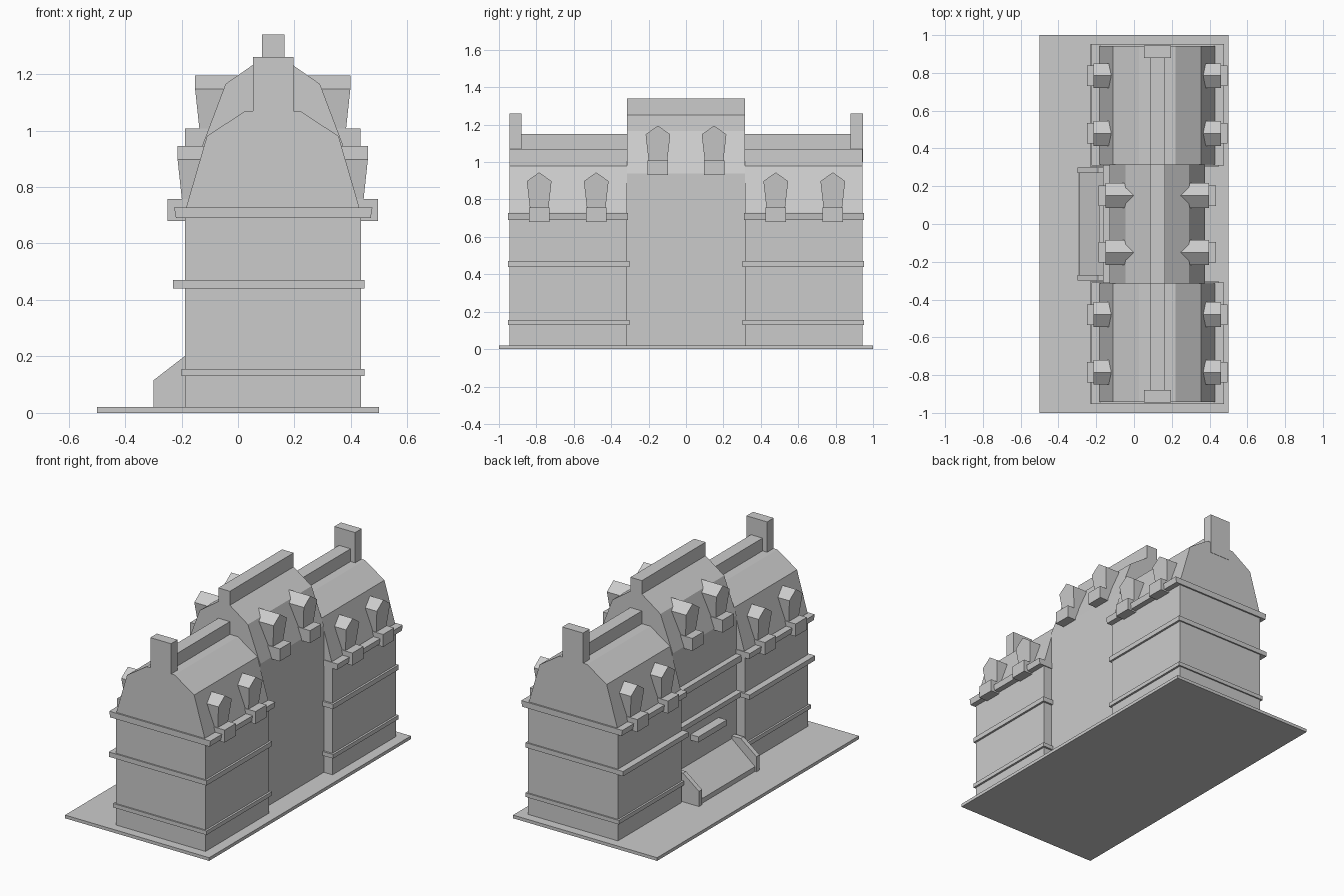
import bpy, bmesh
from mathutils import Vector

cube = bpy.data.objects.get("Cube")
if cube:
    bpy.data.objects.remove(cube, do_unlink=True)

stone = bpy.data.materials.new("pale_grey")
stone.use_nodes = True
GREY = (0.6, 0.6, 0.6, 1)
stone.diffuse_color = GREY
stone.node_tree.nodes["Principled BSDF"].inputs["Base Color"].default_value = GREY
MID = 0.123  # x of the roof ridge


def loft(name, start, end, mirror=False):
    """Solid between two matching outlines, optionally mirrored front to back."""
    bm = bmesh.new()
    a = [bm.verts.new(p) for p in start]
    b = [bm.verts.new(p) for p in end]
    bm.faces.new(a)
    bm.faces.new(b[::-1])
    for i in range(len(a)):
        j = (i + 1) % len(a)
        bm.faces.new((a[i], b[i], b[j], a[j]))
    bmesh.ops.recalc_face_normals(bm, faces=bm.faces)
    mesh = bpy.data.meshes.new(name)
    bm.to_mesh(mesh)
    bm.free()
    mesh.materials.append(stone)
    ob = bpy.data.objects.new(name, mesh)
    bpy.context.collection.objects.link(ob)
    if mirror:
        mod = ob.modifiers.new("front_and_back", "MIRROR")
        mod.use_axis = (False, True, False)
    return ob


def prism(name, profile, y0, y1, mirror=False):
    """Extrude an x-z profile along y."""
    return loft(name, [Vector((x, y0, z)) for x, z in profile],
                [Vector((x, y1, z)) for x, z in profile], mirror)


def box(name, x0, x1, y0, y1, z0, z1, mirror=False):
    return prism(name, [(x0, z0), (x1, z0), (x1, z1), (x0, z1)], y0, y1, mirror)


def symmetric(half):
    """Complete a profile of (half width, z) points around the ridge line."""
    return [(MID + w, z) for w, z in half] + [(MID - w, z) for w, z in half[::-1]]


# Ground slab
box("ground_slab", -0.5, 0.5, -1, 1, 0, 0.02)

# End wings: walls, gambrel roof, bands, ridge and chimney
box("wing_walls", -0.188, 0.435, 0.315, 0.943, 0.01, 0.7, True)
prism("wing_roof", symmetric([(0.306, 0.7), (0.306, 0.73), (0.233, 0.98), (0.097, 1.07)]),
      0.315, 0.943, True)
box("wing_low_band", -0.2, 0.448, 0.303, 0.952, 0.13, 0.155, True)
box("wing_middle_band", -0.23, 0.448, 0.303, 0.952, 0.44, 0.47, True)
prism("wing_cornice", [(-0.22, 0.69), (0.47, 0.69), (0.476, 0.727), (-0.226, 0.727)],
      0.31, 0.953, True)
box("wing_ridge", 0.085, 0.165, 0.315, 0.9, 1.05, 1.15, True)
box("chimney", 0.053, 0.197, 0.88, 0.945, 1.0, 1.26, True)

# Taller centre block
prism("centre_block", symmetric([(0.252, 0.01), (0.252, 0.94), (0.167, 1.165), (0.038, 1.255)]),
      -0.316, 0.316)
box("centre_ridge", 0.085, 0.165, -0.316, 0.316, 1.24, 1.34)
box("centre_middle_band", -0.165, -0.12, -0.316, 0.316, 0.44, 0.47)
box("centre_cornice", -0.165, -0.12, -0.316, 0.316, 0.66, 0.7)

# Entrance: canopy, ramp and sloping side walls
box("entrance_canopy", -0.185, -0.12, -0.14, 0.14, 0.33, 0.365)
prism("entrance_ramp", [(-0.29, 0.01), (-0.29, 0.05), (-0.12, 0.19), (-0.12, 0.01)], -0.275, 0.275)
prism("ramp_side_wall", [(-0.3, 0.01), (-0.3, 0.115), (-0.19, 0.2), (-0.12, 0.2), (-0.12, 0.01)],
      0.27, 0.3, True)


def dormer(name, side, y, reach, depth, z):
    """Flared window gable leaning outwards above a sill block."""
    def at(w, dy, h):
        return Vector((MID + side * w, y + dy, z + h))
    outline = [(-0.05, 0), (0.05, 0), (0.066, 0.14), (0, 0.187), (-0.066, 0.14)]
    outer = [at(reach - (0.015 if h == 0 else 0), dy, h) for dy, h in outline]
    inner = [at(depth, dy, h) for dy, h in outline]
    loft(name, outer, inner, True)
    x0, x1 = sorted((MID + side * (reach - 0.1), MID + side * (reach + 0.036)))
    box(name + "_sill", x0, x1, y - 0.055, y + 0.055, z - 0.078, z, True)


# Dormers on both long sides
for side, label in ((1, "left"), (-1, "right")):
    dormer("wing_outer_dormer_" + label, side, 0.785, 0.337, 0.235, 0.758)
    dormer("wing_inner_dormer_" + label, side, 0.48, 0.337, 0.235, 0.758)
    dormer("centre_dormer_" + label, side, 0.15, 0.275, 0.115, 1.008)
